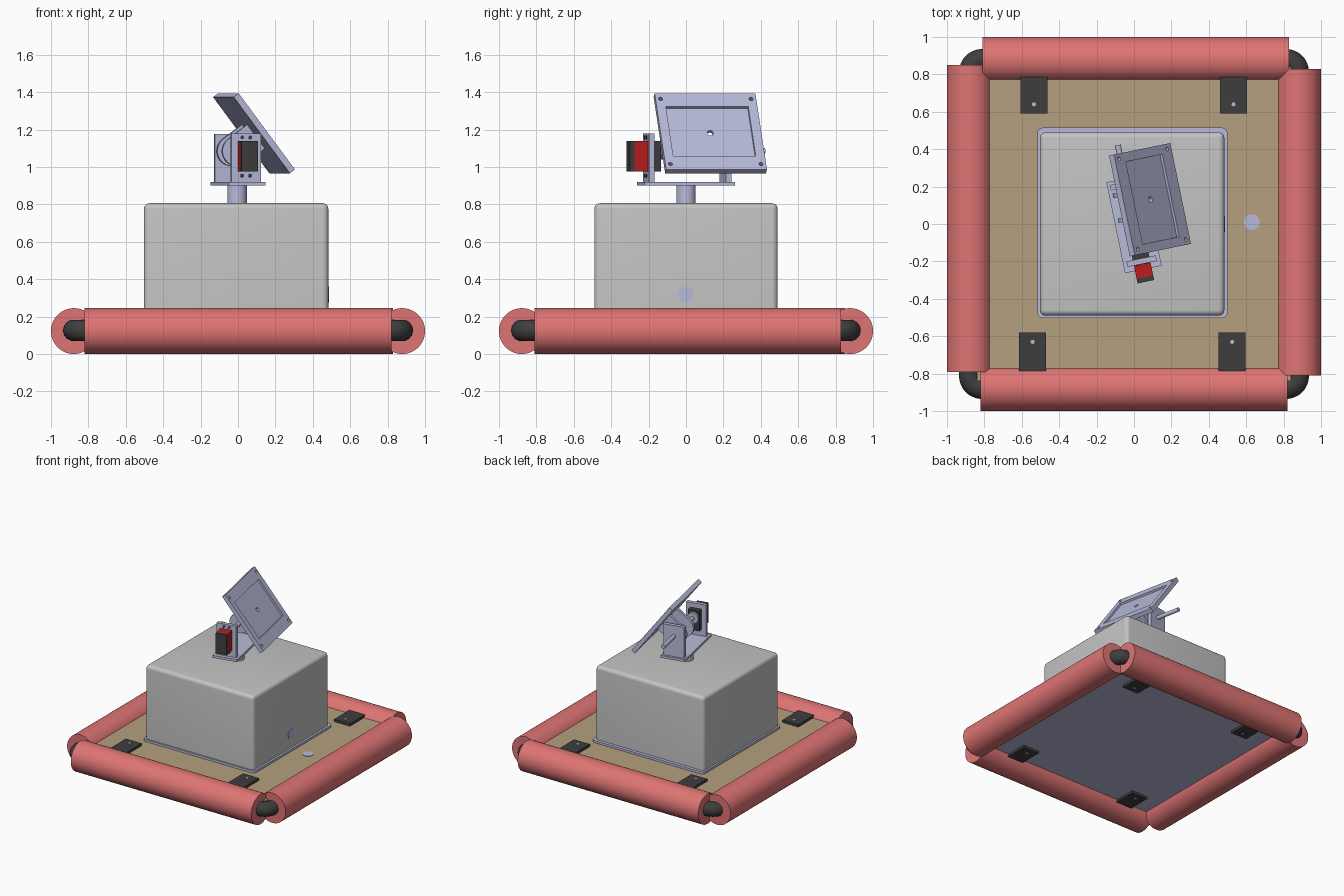
import bpy, bmesh
from math import radians, sin, cos, pi
from mathutils import Matrix, Vector

old = bpy.data.objects.get("Cube")
if old:
    bpy.data.objects.remove(old)


def material(name, rgb):
    m = bpy.data.materials.new(name)
    m.use_nodes = True
    m.diffuse_color = (*rgb, 1)
    m.node_tree.nodes["Principled BSDF"].inputs["Base Color"].default_value = (*rgb, 1)
    return m


PINK = material("pink foam", (0.74, 0.175, 0.175))
CHARCOAL = material("charcoal", (0.048, 0.048, 0.048))
TAN = material("tan board", (0.46, 0.35, 0.21))
GREY = material("light grey", (0.55, 0.55, 0.55))
LAVENDER = material("lavender metal", (0.48, 0.50, 0.70))
RED = material("servo red", (0.50, 0.012, 0.012))

smooth = []
T = Matrix.Translation
TO_X = Matrix.Rotation(pi / 2, 4, "Y")
TO_Y = Matrix.Rotation(-pi / 2, 4, "X")
HEAD = Matrix.Rotation(radians(11.6), 4, "Z")


def finish(name, bm, mats, matrix):
    bmesh.ops.recalc_face_normals(bm, faces=bm.faces)
    mesh = bpy.data.meshes.new(name)
    bm.to_mesh(mesh)
    bm.free()
    ob = bpy.data.objects.new(name, mesh)
    bpy.context.collection.objects.link(ob)
    ob.matrix_world = matrix
    for m in mats:
        mesh.materials.append(m)
    return ob


def box_mesh(lo, hi):
    bm = bmesh.new()
    lo, hi = Vector(lo), Vector(hi)
    bmesh.ops.create_cube(bm, size=1, matrix=T((lo + hi) / 2) @ Matrix.Diagonal((*(hi - lo), 1)))
    return bm


def box(name, lo, hi, mat, matrix=Matrix()):
    return finish(name, box_mesh(lo, hi), [mat], matrix)


def cylinder(name, r, length, mat, matrix, sides=32):
    bm = bmesh.new()
    bmesh.ops.create_cone(bm, cap_ends=True, segments=sides, radius1=r, radius2=r, depth=length)
    ob = finish(name, bm, [mat], matrix)
    smooth.append(ob)
    return ob


# Foam bumper tubes
R, C = 0.1225, 0.8775
for name, x, y, length, turn in (
        ("front_bumper", 0, -C, 1.64, TO_X), ("back_bumper", 0.01, C, 1.64, TO_X),
        ("left_bumper", C, 0.01, 1.64, TO_Y), ("right_bumper", -C, 0.03, 1.64, TO_Y)):
    cylinder(name, R, length, PINK, T((x, y, R)) @ turn, 64)

# Pipe loop with rounded elbows
curve = bpy.data.curves.new("pipe_loop", "CURVE")
curve.dimensions = "3D"
curve.bevel_depth = 0.058
curve.bevel_resolution = 5
points = []
bend = 0.065
for k, (sx, sy) in enumerate(((1, 1), (-1, 1), (-1, -1), (1, -1))):
    for i in range(9):
        a = (k + i / 8) * pi / 2
        points.append((sx * (C - bend) + bend * cos(a), sy * (C - bend) + bend * sin(a), 0.126, 1))
spline = curve.splines.new("POLY")
spline.points.add(len(points) - 1)
for p, co in zip(spline.points, points):
    p.co = co
spline.use_cyclic_u = True
curve.materials.append(CHARCOAL)
bpy.context.collection.objects.link(bpy.data.objects.new("pipe_loop", curve))

# Deck board, with a different colour underneath
board = finish("deck_board", box_mesh((-0.84, -0.84, 0.095), (0.84, 0.84, 0.185)), [TAN, LAVENDER], Matrix())
for f in board.data.polygons:
    f.material_index = 1 if f.normal.z < -0.5 else 0
cylinder("deck_hole_disc", 0.042, 0.004, LAVENDER, T((0.63, 0.01, 0.186)))

# Clips above and below the deck
for x, y in ((-0.535, 0.7), (0.532, 0.7), (-0.542, -0.69), (0.525, -0.69)):
    for level, z in (("top", 0.185), ("bottom", 0.075)):
        box(level + "_clip", (x - 0.072, y - 0.11, z), (x + 0.072, y + 0.11, z + 0.02), CHARCOAL)
        dot_z = z + 0.02 if level == "top" else z
        cylinder("clip_screw", 0.011, 0.004, LAVENDER, T((x, y - 0.06 if y > 0 else y + 0.06, dot_z)), 16)

# Housing with rounded top and corners, standing on a lip
bm = box_mesh((-0.503, -0.49, 0.185), (0.483, 0.49, 0.806))
edges = [e for e in bm.edges if max(v.co.z for v in e.verts) > 0.5]
bmesh.ops.bevel(bm, geom=edges, offset=0.03, segments=5, profile=0.5, affect="EDGES")
smooth.append(finish("housing", bm, [GREY], Matrix()))
bm = box_mesh((-0.517, -0.503, 0.185), (0.5, 0.515, 0.203))
edges = [e for e in bm.edges if abs(e.verts[0].co.z - e.verts[1].co.z) > 0.01]
bmesh.ops.bevel(bm, geom=edges, offset=0.03, segments=4, profile=0.5, affect="EDGES")
smooth.append(finish("housing_lip", bm, [LAVENDER], Matrix()))
cylinder("housing_port", 0.042, 0.006, LAVENDER, T((0.483, 0, 0.318)) @ TO_X)

# Turning post and base plate
cylinder("post", 0.052, 0.1, LAVENDER, T((-0.005, 0, 0.853)))
box("base_plate", (-0.1, -0.248, 0.9), (0.1, 0.248, 0.92), LAVENDER, HEAD)

# Uprights, with screws on the servo side
box("servo_upright", (-0.08, -0.218, 0.92), (0.08, -0.188, 1.178), LAVENDER, HEAD)
box("bearing_upright", (-0.085, 0.2, 0.92), (0.085, 0.23, 1.175), LAVENDER, HEAD)
for x in (-0.022, 0.022):
    for z in (0.953, 1.158):
        cylinder("upright_screw", 0.01, 0.006, CHARCOAL, HEAD @ T((x, -0.219, z)) @ TO_Y, 12)

# Servo
box("servo_body", (-0.045, -0.29, 0.975), (0.045, -0.215, 1.14), RED, HEAD)
box("servo_end_cap", (-0.045, -0.315, 0.975), (0.045, -0.29, 1.14), CHARCOAL, HEAD)
box("servo_gear_case", (-0.045, -0.19, 0.975), (0.045, -0.145, 1.14), CHARCOAL, HEAD)

# Tilt shaft and horn
AXIS = 1.085
cylinder("tilt_shaft", 0.016, 0.57, LAVENDER, HEAD @ T((0, 0.145, AXIS)) @ TO_Y)
cylinder("servo_horn", 0.045, 0.02, LAVENDER, HEAD @ T((0, -0.13, AXIS)) @ TO_Y)

# Tilting bracket arms, round at the shaft and flat at the panel
TILT = Matrix.Rotation(radians(53), 4, "Y")
for y in (0.034, 0.17):
    bm = bmesh.new()
    outline = [(0.08 * cos(a), 0.08 * sin(a)) for a in (pi + pi * i / 12 for i in range(13))]
    outline += [(0.08, 0.135), (-0.08, 0.135)]
    face = bm.faces.new([bm.verts.new((x, -0.0125, z)) for x, z in outline])
    top = bmesh.ops.extrude_face_region(bm, geom=[face])["geom"]
    bmesh.ops.translate(bm, vec=(0, 0.025, 0), verts=[g for g in top if isinstance(g, bmesh.types.BMVert)])
    smooth.append(finish("bracket_arm", bm, [LAVENDER], HEAD @ T((0, y, AXIS)) @ TILT))

# Tilted panel with a sunken middle
PANEL = HEAD @ T((0.11, 0.11, 1.18)) @ TILT
bm = box_mesh((-0.255, -0.275, -0.017), (0.255, 0.275, 0.017))
bm.normal_update()
face = max(bm.faces, key=lambda f: f.normal.z)
bmesh.ops.inset_region(bm, faces=[face], thickness=0.04)
for v in face.verts:
    v.co = (0.165 if v.co.x > 0 else -0.165, 0.225 if v.co.y > 0 else -0.225, v.co.z)
bmesh.ops.inset_region(bm, faces=[face], thickness=0.0005)
for v in face.verts:
    v.co.z -= 0.015
panel = finish("panel", bm, [LAVENDER], PANEL)

# Holes through the panel
bm = bmesh.new()
for x, y, r in ((0, 0, 0.017), *((sx * 0.218, sy * 0.247, 0.011) for sx in (-1, 1) for sy in (-1, 1))):
    bmesh.ops.create_cone(bm, cap_ends=True, segments=16, radius1=r, radius2=r, depth=0.1,
                          matrix=T((x, y, 0)))
cutter = finish("panel_hole_cutter", bm, [LAVENDER], PANEL)
cutter.hide_render = True
cutter.display_type = "WIRE"
cut = panel.modifiers.new("holes", "BOOLEAN")
cut.operation = "DIFFERENCE"
cut.object = cutter
cut.solver = "EXACT"
cutter.hide_set(True)

# Smooth shading on the round parts
bpy.ops.object.select_all(action="DESELECT")
for ob in smooth:
    ob.select_set(True)
bpy.context.view_layer.objects.active = smooth[0]
bpy.ops.object.shade_smooth_by_angle(angle=radians(35))
